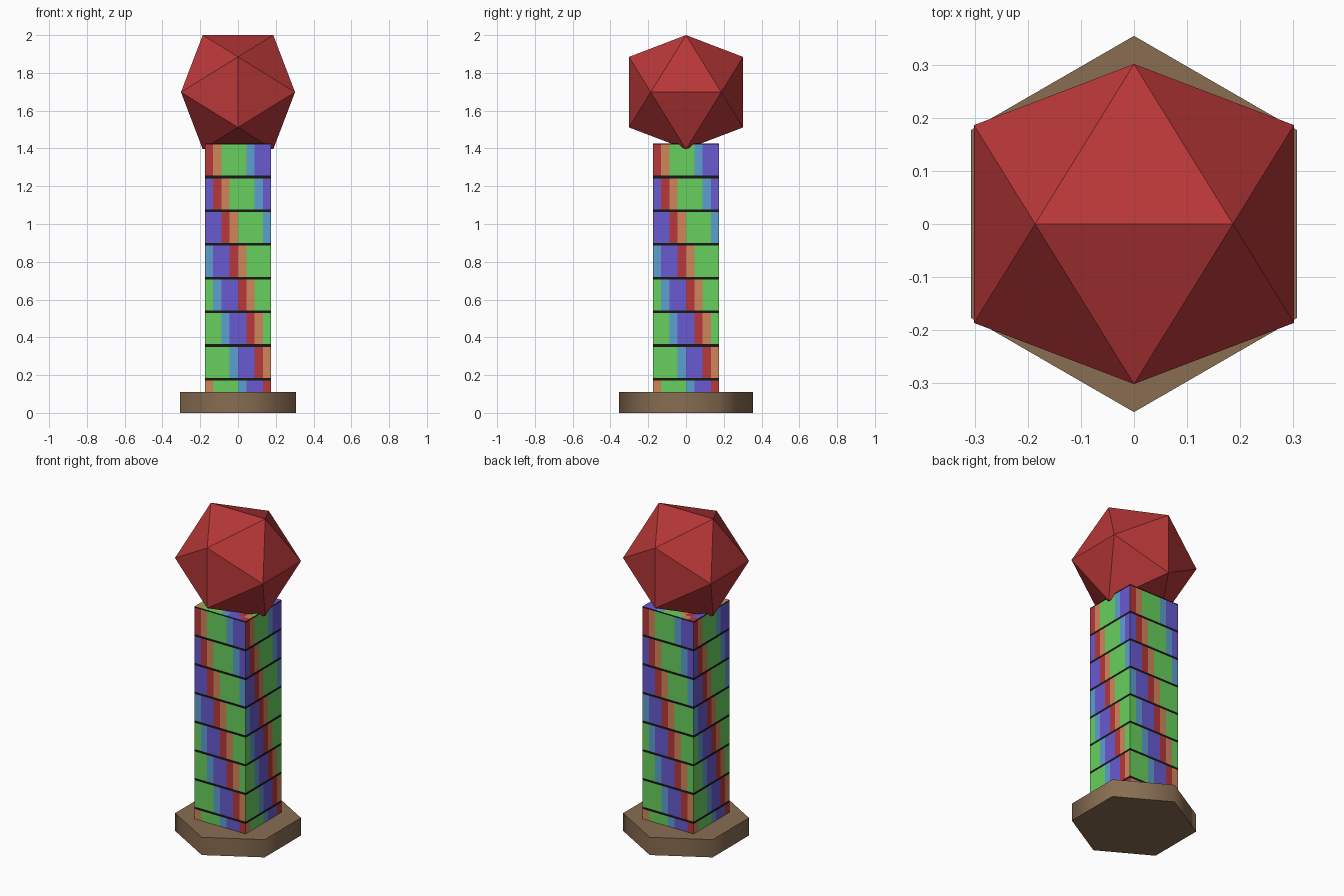
import bpy, bmesh, math
from mathutils import Matrix, Vector

if "Cube" in bpy.data.objects:
    bpy.data.objects.remove(bpy.data.objects["Cube"])


def mat(name, rgb):
    """Flat material from 0-255 display values."""
    m = bpy.data.materials.new(name)
    m.diffuse_color = [((c / 255 + 0.055) / 1.055) ** 2.4 for c in rgb] + [1]
    m.use_nodes = True
    m.node_tree.nodes["Principled BSDF"].inputs["Base Color"].default_value = m.diffuse_color
    return m


red = mat("red", (184, 55, 56))
orange = mat("orange", (208, 134, 90))
green = mat("green", (104, 208, 94))
blue = mat("blue", (93, 159, 208))
purple = mat("purple", (104, 90, 208))
brown = mat("brown", (136, 109, 82))
black = mat("black", (26, 22, 22))


def finish(bm, name, mats):
    me = bpy.data.meshes.new(name)
    bm.to_mesh(me)
    bm.free()
    for m in mats:
        me.materials.append(m)
    ob = bpy.data.objects.new(name, me)
    bpy.context.collection.objects.link(ob)
    return ob


# hexagonal foot with softened side shading
bm = bmesh.new()
R, H = 0.355, 0.11
ring = [bm.verts.new((R * math.sin(i * math.pi / 3), R * math.cos(i * math.pi / 3), 0)) for i in range(6)]
bottom = bm.faces.new(ring)
ext = bmesh.ops.extrude_face_region(bm, geom=[bottom], use_keep_orig=True)
bmesh.ops.translate(bm, vec=(0, 0, H), verts=[g for g in ext["geom"] if isinstance(g, bmesh.types.BMVert)])
bmesh.ops.recalc_face_normals(bm, faces=bm.faces)
foot = finish(bm, "hexagonal_foot", [brown])
bpy.context.view_layer.objects.active = foot
foot.select_set(True)
bpy.ops.object.shade_smooth_by_angle(angle=math.radians(65))

# square column: diagonal colour steps, dark bands between the rows
N, S, TOP, T = 8, 0.176, 1.427, 0.007
W, RH = 2 * S / N, TOP / N
cycle = [0, 1, 2, 2, 2, 3, 4, 4]          # material slots along a row
BAND = 5
bm = bmesh.new()


def quad(points, slot):
    f = bm.faces.new([bm.verts.new(p) for p in points])
    f.material_index = slot


for k in range(4):
    turn = Matrix.Rotation(k * math.pi / 2, 3, 'Z')
    for i in range(N):
        u0, u1 = -S + i * W, -S + (i + 1) * W

        def panel(z0, z1, slot):
            quad([turn @ Vector(p) for p in ((u0, -S, z0), (u1, -S, z0), (u1, -S, z1), (u0, -S, z1))], slot)

        for row in range(N):
            z0, z1 = row * RH, (row + 1) * RH
            panel(z0, z0 + T, BAND)
            panel(z0 + T, z1 - T, cycle[(i - (N - 1 - row)) % N])
            panel(z1 - T, z1, BAND)

# checked top and plain underside
for i in range(N):
    for j in range(N):
        x, y = -S + i * W, -S + j * W
        slot = cycle[(i - (N - 1 - j)) % N]
        quad([(x, y, TOP), (x + W, y, TOP), (x + W, y + W, TOP), (x, y + W, TOP)], slot)
        quad([(x, y, 0.002), (x, y + W, 0.002), (x + W, y + W, 0.002), (x + W, y, 0.002)], slot)
bmesh.ops.remove_doubles(bm, verts=bm.verts, dist=0.0005)
finish(bm, "striped_column", [red, orange, green, blue, purple, black])

# twenty-sided gem with an edge on top
bm = bmesh.new()
B = 0.302
A = B * 2 / (1 + math.sqrt(5))
for p in (-A, A):
    for q in (-B, B):
        for co in ((p, 0, q), (0, q, p), (q, p, 0)):
            bm.verts.new(co)
bmesh.ops.convex_hull(bm, input=bm.verts)
bmesh.ops.recalc_face_normals(bm, faces=bm.faces)
bmesh.ops.translate(bm, vec=(0, 0, 2 - B), verts=bm.verts)
finish(bm, "gem_top", [red])
